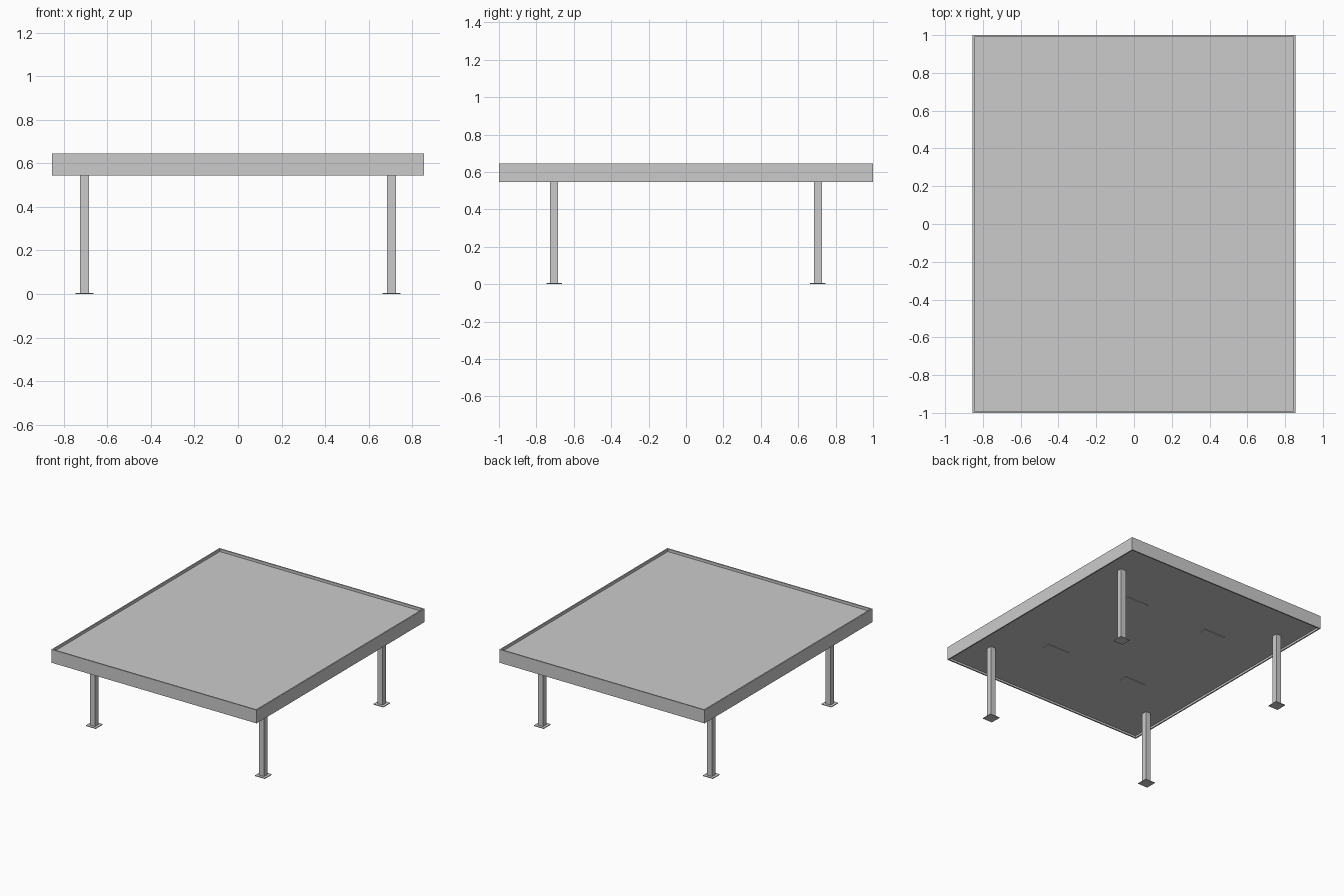
import bpy, bmesh

if "Cube" in bpy.data.objects:
    bpy.data.objects.remove(bpy.data.objects["Cube"])

HALF_X, HALF_Y = 0.855, 1.0      # outer size of the table top
Z_LOW, Z_HIGH = 0.545, 0.645     # frame bottom and top
RIM = 0.01                       # frame board thickness
PANEL_LOW, PANEL_HIGH = 0.56, 0.625
CORNERS = [(-1, -1), (1, -1), (1, 1), (-1, 1)]


def finish(name, bm):
    bmesh.ops.recalc_face_normals(bm, faces=bm.faces)
    mesh = bpy.data.meshes.new(name)
    bm.to_mesh(mesh)
    bm.free()
    obj = bpy.data.objects.new(name, mesh)
    bpy.context.collection.objects.link(obj)
    return obj


def box(name, x, y, sx, sy, z0, z1):
    bm = bmesh.new()
    bmesh.ops.create_cube(bm, size=1)
    bmesh.ops.scale(bm, vec=(sx, sy, z1 - z0), verts=bm.verts)
    bmesh.ops.translate(bm, vec=(x, y, (z0 + z1) / 2), verts=bm.verts)
    return finish(name, bm)


# Frame: a rectangular section swept around the four corners
bm = bmesh.new()
section = [(0, Z_LOW), (0, Z_HIGH), (RIM, Z_HIGH), (RIM, Z_LOW)]
rings = [[bm.verts.new((cx * (HALF_X - d), cy * (HALF_Y - d), z)) for d, z in section]
         for cx, cy in CORNERS]
for i in range(4):
    a, b = rings[i], rings[(i + 1) % 4]
    for j in range(4):
        k = (j + 1) % 4
        bm.faces.new((a[j], b[j], b[k], a[k]))
finish("frame", bm)

# Panel set into the frame, below the rim and above the lower edge
box("top_panel", 0, 0, 2 * (HALF_X - RIM), 2 * (HALF_Y - RIM), PANEL_LOW, PANEL_HIGH)

# Legs with foot plates, and the small pads under the panel
for (cx, cy), side in zip(CORNERS, ("front_left", "front_right", "back_right", "back_left")):
    box(side + "_leg", cx * 0.705, cy * 0.705, 0.042, 0.042, 0.005, PANEL_LOW)
    box(side + "_foot_plate", cx * 0.705, cy * 0.705, 0.082, 0.082, 0, 0.005)
    box(side + "_underside_pad", cx * 0.35, cy * 0.43, 0.18, 0.06, PANEL_LOW - 0.004, PANEL_LOW)
